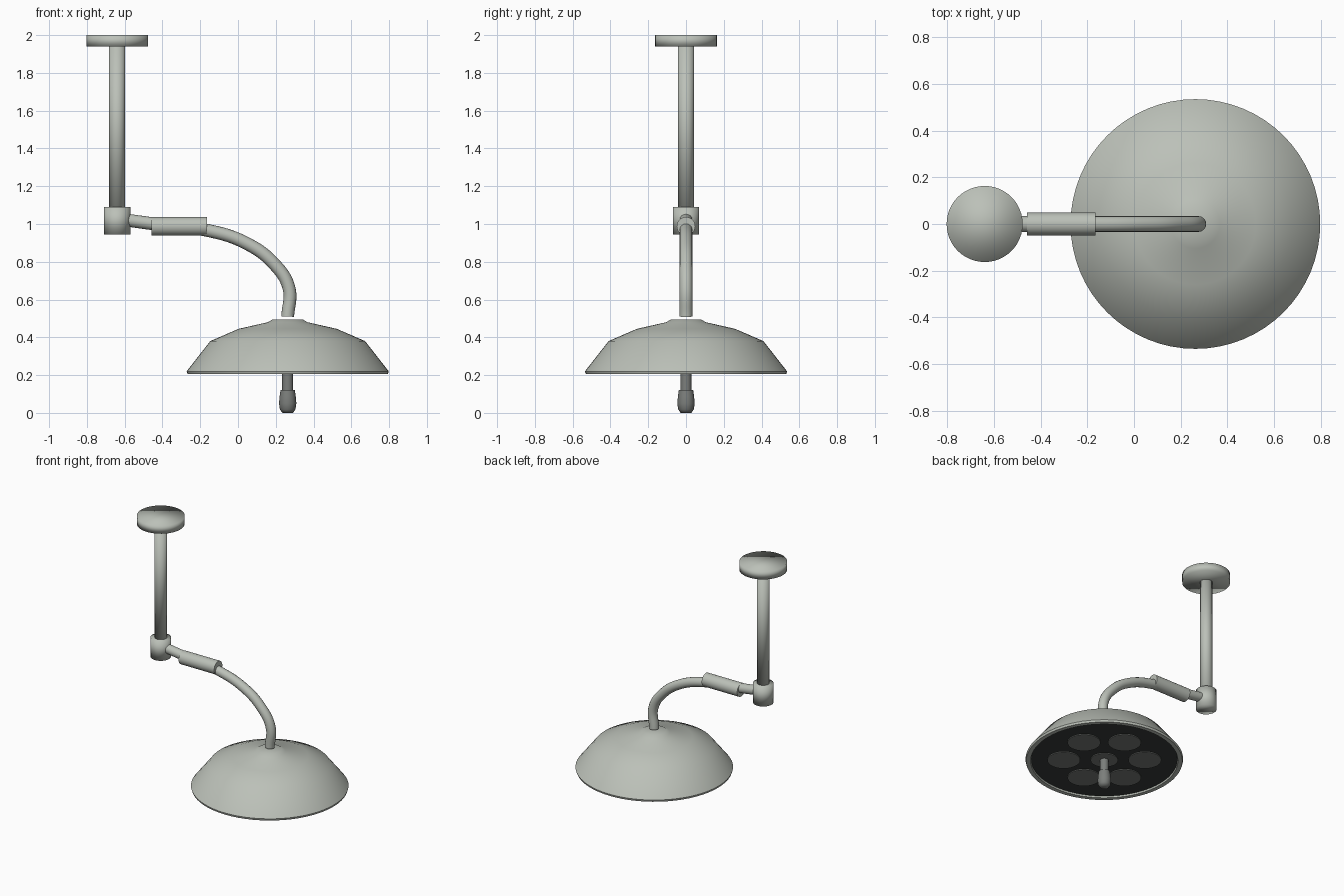
import bpy, math
from mathutils import Vector

cube = bpy.data.objects.get("Cube")
if cube:
    bpy.data.objects.remove(cube, do_unlink=True)

LAMP_X, POLE_X = 0.263, -0.64


def material(name, rgb):
    m = bpy.data.materials.new(name)
    m.use_nodes = True
    m.diffuse_color = (*rgb, 1)
    m.node_tree.nodes["Principled BSDF"].inputs["Base Color"].default_value = (*rgb, 1)
    return m


enamel = material("pale grey enamel", (0.50, 0.53, 0.48))
panel_mat = material("dark panel", (0.04, 0.045, 0.042))
lens_mat = material("grey lens", (0.18, 0.19, 0.18))
grip_mat = material("grey grip", (0.20, 0.21, 0.20))


def lathe(name, profile, x, y, mat, sides=48, sharp_angle=None):
    """Spin a (radius, height) profile about a vertical axis, capping open ends."""
    verts, faces = [], []
    for r, z in profile:
        for i in range(sides):
            a = math.tau * i / sides
            verts.append((r * math.cos(a), r * math.sin(a), z))
    for k in range(len(profile) - 1):
        for i in range(sides):
            j = (i + 1) % sides
            a, b = k * sides, (k + 1) * sides
            faces.append((a + i, a + j, b + j, b + i))
    faces.append(tuple(reversed(range(sides))))
    faces.append(tuple(range(len(verts) - sides, len(verts))))
    mesh = bpy.data.meshes.new(name)
    mesh.from_pydata(verts, [], faces)
    mesh.materials.append(mat)
    mesh.shade_smooth()
    if sharp_angle:
        mesh.set_sharp_from_angle(angle=math.radians(sharp_angle))
    ob = bpy.data.objects.new(name, mesh)
    ob.location = (x, y, 0)
    bpy.context.collection.objects.link(ob)
    return ob


# Ceiling mount, drop pole and swivel joint
lathe("ceiling_plate", [(0.163, 1.94), (0.163, 2.0)], POLE_X, 0, enamel)
lathe("drop_pole", [(0.042, 1.05), (0.042, 1.96)], POLE_X, 0, enamel, 32)
lathe("swivel_joint", [(0.07, 0.945), (0.07, 1.09)], POLE_X, 0, enamel, 32)

# Curved arm
curve = bpy.data.curves.new("curved_arm", "CURVE")
curve.dimensions = "3D"
curve.bevel_depth = 0.034
curve.bevel_resolution = 6
curve.use_fill_caps = True
path = [(-0.62, 1.025), (-0.44, 1.0), (-0.17, 0.968), (0.04, 0.90),
        (0.19, 0.79), (0.27, 0.66), (0.263, 0.51)]
spline = curve.splines.new("BEZIER")
spline.resolution_u = 10
spline.bezier_points.add(len(path) - 1)
for p, (x, z) in zip(spline.bezier_points, path):
    p.co = (x, 0, z)
    p.handle_left_type = p.handle_right_type = "AUTO"
curve.materials.append(enamel)
bpy.context.collection.objects.link(bpy.data.objects.new("curved_arm", curve))

# Sleeve around the arm
sleeve = lathe("arm_sleeve", [(0.049, -0.147), (0.049, 0.147)], -0.311, 0, enamel, 32, 40)
sleeve.location.z = 0.988
sleeve.rotation_euler.y = math.radians(90)

# Dome shade with a turned-in rim
lathe("dome_shade", [(0.495, 0.225), (0.50, 0.205), (0.53, 0.205), (0.535, 0.22),
                     (0.41, 0.38), (0.26, 0.445), (0.105, 0.48), (0.08, 0.495)],
      LAMP_X, 0, enamel, 64, 50)

# Underside panel and its lenses
lathe("lamp_panel", [(0.496, 0.216), (0.496, 0.224)], LAMP_X, 0, panel_mat, 64, 30)
lens = [(0.112, 0.210), (0.112, 0.218)]
for i in range(6):
    a = math.radians(20 + 60 * i)
    lathe(f"lens_{i + 1}", lens, LAMP_X + 0.275 * math.cos(a), 0.275 * math.sin(a),
          lens_mat, 32, 30)
lathe("centre_lens", [(0.093, 0.210), (0.093, 0.218)], LAMP_X, 0, lens_mat, 32, 30)

# Positioning handle
lathe("handle_stem", [(0.029, 0.10), (0.029, 0.215)], LAMP_X, 0, grip_mat, 24, 40)
lathe("handle_grip", [(0.028, 0.0), (0.041, 0.018), (0.046, 0.05), (0.043, 0.085),
                      (0.038, 0.12)], LAMP_X, 0, grip_mat, 24, 60)
